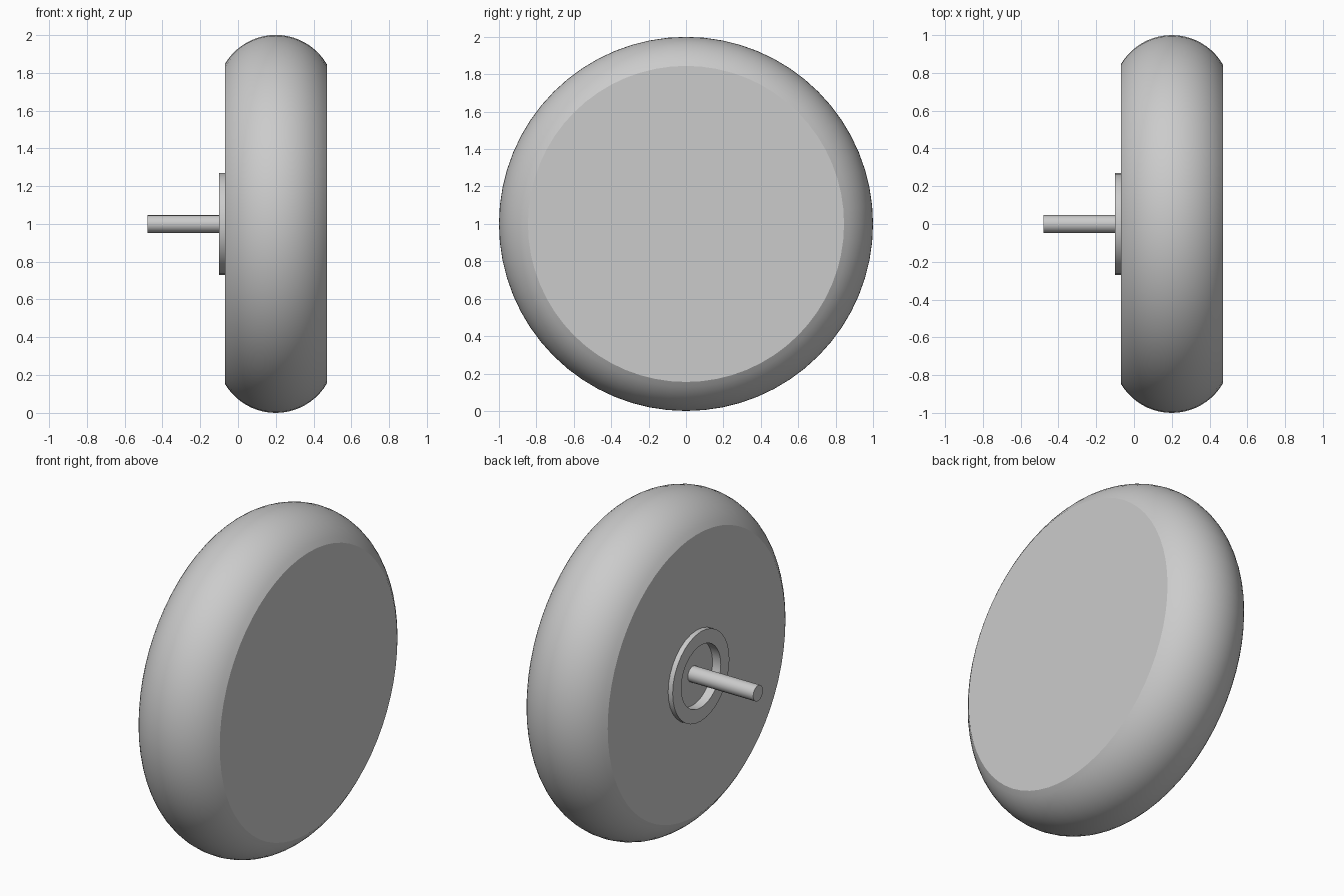
import bpy, bmesh, math
from mathutils import Matrix

default_cube = bpy.data.objects.get("Cube")
if default_cube:
    bpy.data.objects.remove(default_cube, do_unlink=True)

# One plain grey for the whole wheel
GREY = (0.6, 0.6, 0.6, 1)
grey = bpy.data.materials.new("plain grey")
grey.use_nodes = True
grey.diffuse_color = GREY
grey.node_tree.nodes["Principled BSDF"].inputs["Base Color"].default_value = GREY


def lathe(name, profile, sides, closed=False):
    """Turn (x, radius) points around the axle line; open ends are capped."""
    bm = bmesh.new()
    rings = []
    for x, r in profile:
        rings.append([bm.verts.new((x, r * math.cos(a), r * math.sin(a)))
                      for a in (math.tau * i / sides for i in range(sides))])
    pairs = list(zip(rings, rings[1:]))
    if closed:
        pairs.append((rings[-1], rings[0]))
    else:
        bm.faces.new(rings[0])
        bm.faces.new(rings[-1])
    for a, b in pairs:
        for i in range(sides):
            j = (i + 1) % sides
            bm.faces.new((a[i], a[j], b[j], b[i]))
    bmesh.ops.recalc_face_normals(bm, faces=bm.faces)
    bmesh.ops.transform(bm, matrix=Matrix.Translation((0, 0, 1)), verts=bm.verts)
    mesh = bpy.data.meshes.new(name)
    bm.to_mesh(mesh)
    bm.free()
    mesh.materials.append(grey)
    obj = bpy.data.objects.new(name, mesh)
    bpy.context.collection.objects.link(obj)
    bpy.ops.object.select_all(action="DESELECT")
    obj.select_set(True)
    bpy.context.view_layer.objects.active = obj
    bpy.ops.object.shade_smooth_by_angle(angle=math.radians(30))
    return obj


INNER, OUTER = -0.07, 0.47      # flat sides of the wheel
HUB_OUT, HUB_IN = 0.27, 0.188   # hub ring radii
FLOOR = -0.045                  # bottom of the hub recess

# Wheel: round tread between flat sides, with a shallow recess at the hub
middle, half = (INNER + OUTER) / 2, (OUTER - INNER) / 2
bulge = 0.155
arc = (half ** 2 + bulge ** 2) / (2 * bulge)
limit = math.asin(half / arc)
steps = 20
tread = []
for i in range(steps + 1):
    t = limit * (2 * i / steps - 1)
    tread.append((middle + arc * math.sin(t), 1 - arc + arc * math.cos(t)))
lathe("wheel", [(FLOOR, HUB_IN), (INNER, HUB_IN)] + tread, 64)

# Raised hub ring
lathe("hub_ring", [(INNER, HUB_OUT), (-0.10, HUB_OUT),
                   (-0.10, HUB_IN), (INNER, HUB_IN)], 32, closed=True)

# Axle
lathe("axle", [(-0.48, 0.047), (FLOOR, 0.047)], 16)
